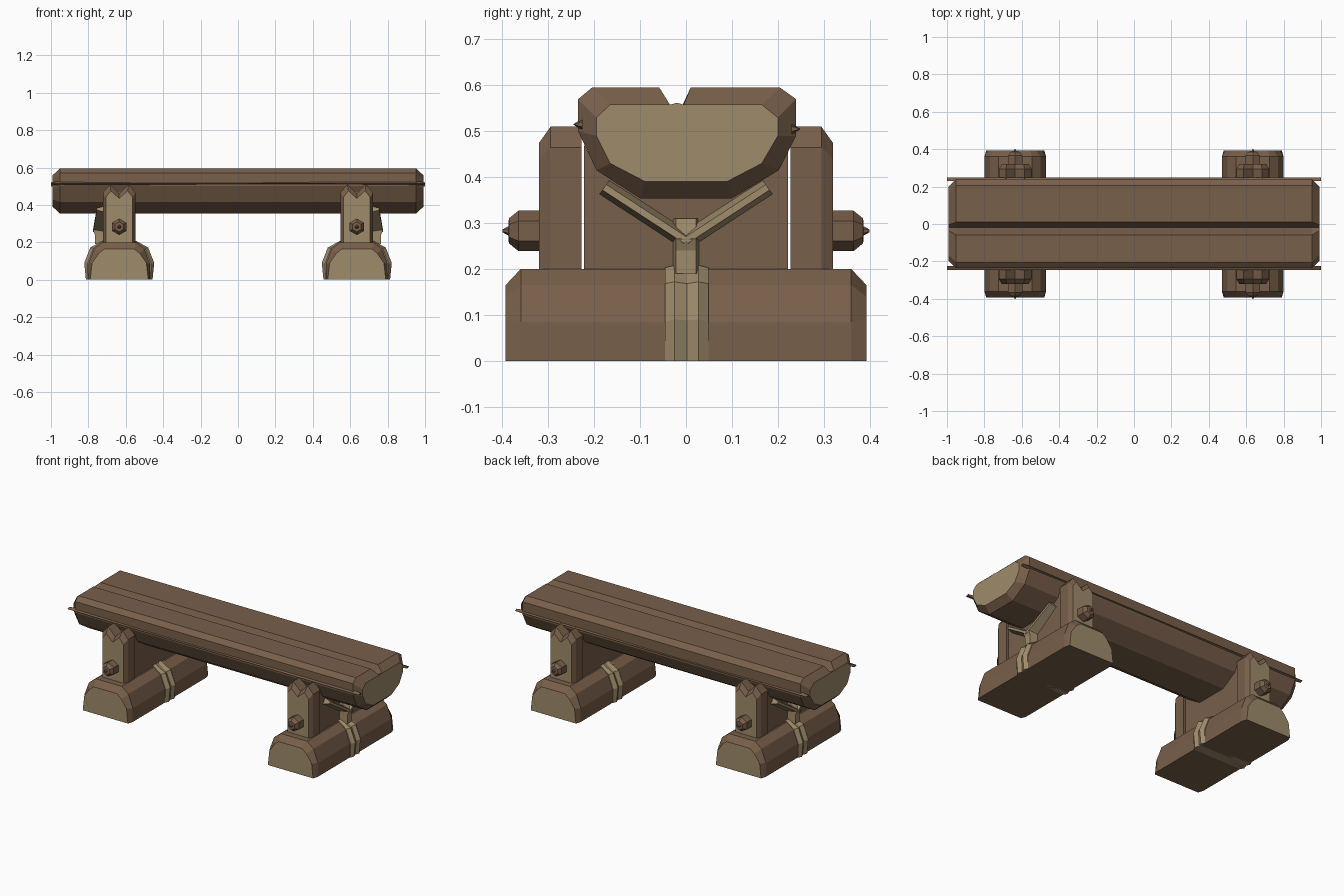
import bpy, bmesh
from math import cos, sin, pi
from mathutils import Vector

if "Cube" in bpy.data.objects:
    bpy.data.objects.remove(bpy.data.objects["Cube"])


def material(name, rgb):
    m = bpy.data.materials.new(name)
    m.diffuse_color = (*rgb, 1)
    m.use_nodes = True
    m.node_tree.nodes["Principled BSDF"].inputs["Base Color"].default_value = m.diffuse_color
    return m


BARK = material("brown bark wood", (0.190, 0.115, 0.068))
CUT = material("pale cut wood", (0.345, 0.262, 0.147))


def loft(name, rings, mats=(BARK,), caps=(0, 0)):
    """Skin a list of equal-length point rings and cap both ends."""
    bm = bmesh.new()
    vr = [[bm.verts.new(p) for p in r] for r in rings]
    n = len(rings[0])
    for a, b in zip(vr, vr[1:]):
        for i in range(n):
            j = (i + 1) % n
            bm.faces.new((a[i], a[j], b[j], b[i]))
    for ring, mi in ((vr[0], caps[0]), (vr[-1], caps[1])):
        bm.faces.new(ring).material_index = mi
    bmesh.ops.recalc_face_normals(bm, faces=bm.faces[:])
    me = bpy.data.meshes.new(name)
    bm.to_mesh(me)
    bm.free()
    for m in mats:
        me.materials.append(m)
    ob = bpy.data.objects.new(name, me)
    bpy.context.collection.objects.link(ob)
    return ob


def along_x(x, prof):
    return [(x, y, z) for y, z in prof]


def along_y(y, prof, cx):
    return [(cx + x, y, z) for x, z in prof]


def mirrored(half):
    """Complete a right-hand half profile (bottom to top) to both sides."""
    return half + [(-x, z) for x, z in reversed(half)]


# Seat: half log with a V groove along the top and chamfered pale ends
body = [(-.205, .595), (-.058, .595), (-.02, .53), (.01, .595), (.205, .595),
        (.24, .57), (.24, .49), (.202, .415), (.10, .354), (-.10, .354),
        (-.195, .415), (-.235, .50), (-.235, .57)]
end = [(-.165, .558), (-.035, .558), (-.02, .562), (-.005, .558), (.165, .558),
       (.20, .53), (.20, .49), (.165, .43), (.09, .391), (-.09, .391),
       (-.165, .43), (-.195, .49), (-.195, .53)]
loft("seat", [along_x(-.992, end), along_x(-.952, body), along_x(.952, body),
              along_x(.992, end)], (BARK, CUT), (1, 1))

# Splinter ridges along both seat edges
for name, y0, y1, z in (("front", -.225, -.246, .515), ("back", .23, .249, .505)):
    loft("seat_splinter_" + name,
         [along_x(x, [(y0, z - h), (y1, z), (y0, z + h)])
          for x, h in ((-1, .006), (-.93, .014), (0, .004), (.93, .014), (1, .006))])

foot_mid = mirrored([(.165, 0), (.165, .085), (.135, .165), (.09, .2)])
foot_end = mirrored([(.155, 0), (.145, .09), (.11, .14), (.08, .165)])
band_low = mirrored([(.167, 0), (.170, .085), (.138, .168), (.09, .203)])
band_high = mirrored([(.178, 0), (.187, .09), (.155, .172), (.09, .208)])
band_dip = mirrored([(.168, 0), (.174, .088), (.142, .168), (.09, .204)])
post_in = [(-.0875, .18), (.0875, .18), (.0875, .465), (.05, .51),
           (0, .46), (-.05, .51), (-.0875, .465)]
post_out = [(-.072, .185), (.072, .185), (.072, .44), (.045, .475),
            (0, .435), (-.045, .475), (-.072, .44)]
saddle = [(-.222, .18), (.222, .18), (.222, .47), (.2, .43), (.1, .37),
          (-.1, .37), (-.2, .43), (-.222, .47)]


def hexagon(r):
    return [(r * sin(k * pi / 3), .283 + r * cos(k * pi / 3)) for k in range(6)]


for side, s in (("left", -1), ("right", 1)):
    cx = s * .635
    # Foot log lying front to back
    loft(side + "_foot",
         [along_y(-.393, foot_end, cx), along_y(-.36, foot_mid, cx),
          along_y(.36, foot_mid, cx), along_y(.393, foot_end, cx)],
         (BARK, CUT), (1, 1))
    # Pale double-ridged band around the foot
    loft(side + "_foot_band",
         [along_y(y, p, cx) for y, p in ((-.046, band_low), (-.025, band_high),
                                         (.002, band_dip), (.027, band_high),
                                         (.049, band_low))], (CUT,))
    # Saddle panel below the seat
    loft(side + "_saddle", [along_x(cx - .08, saddle), along_x(cx + .08, saddle)])
    # Y-shaped brace on the outer side of the saddle
    x0, x1 = cx + s * .07, cx + s * .14
    loft(side + "_brace_stem",
         [[(x0, -.03, z), (x0, .03, z), (x1 - s * d, .022, z), (x1 - s * d, -.022, z)]
          for z, d in ((.19, .01), (.24, .01), (.265, 0), (.31, .05))], (CUT,))
    for arm, t in (("front", -1), ("back", 1)):
        rings = []
        for y, z, d in ((0, .262, 0), (.178, .378, .02)):
            rings.append([(x0, t * (y + .012), z - .017), (x1 - s * d, t * (y + .004), z - .006),
                          (x1 - s * d, t * (y - .004), z + .006), (x0, t * (y - .012), z + .017)])
        loft(side + "_brace_arm_" + arm, rings, (CUT,))
    # Notched posts with pale outer faces, each with a hexagonal peg
    for where, t in (("front", -1), ("back", 1)):
        loft(f"{side}_{where}_post",
             [along_y(t * .228, post_in, cx), along_y(t * .295, post_in, cx),
              along_y(t * .32, post_out, cx)], (BARK, CUT), (0, 1))
        loft(f"{side}_{where}_peg",
             [along_y(t * y, hexagon(r), cx) for y, r in
              ((.30, .044), (.365, .044), (.386, .027), (.387, .01), (.40, .003))])
